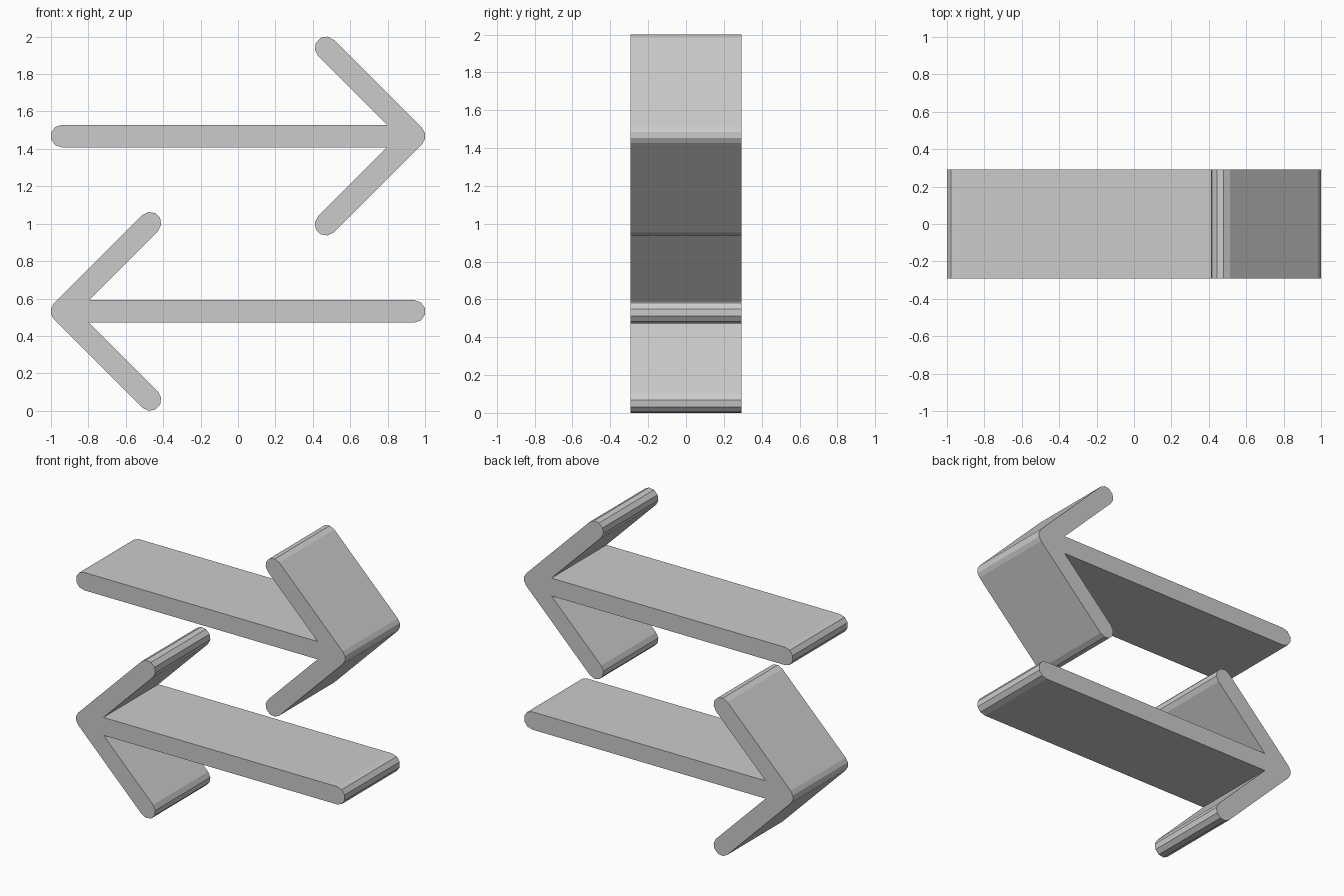
import bpy, bmesh
from math import sin, cos, radians, sqrt

cube = bpy.data.objects.get("Cube")
if cube:
    bpy.data.objects.remove(cube, do_unlink=True)

R = 0.06          # half thickness of every bar
TIP = 0.942       # distance from centre to the tip and tail arc centres
ARM = 0.472       # run and rise of each head arm
DEPTH = 0.585

grey = bpy.data.materials.new("light_grey")
grey.use_nodes = True
colour = (0.6, 0.6, 0.6, 1)
grey.diffuse_color = colour
grey.node_tree.nodes["Principled BSDF"].inputs["Base Color"].default_value = colour


def arc(x, z, start, end, segments):
    """Points of a rounded end, counter-clockwise."""
    angles = [radians(start + (end - start) * i / segments) for i in range(segments + 1)]
    return [(x + R * cos(a), z + R * sin(a)) for a in angles]


def arrow_outline():
    notch = TIP - R * sqrt(2) - R
    return (arc(TIP, 0, -45, 45, 3)                  # pointed tip
            + arc(TIP - ARM, ARM, 45, 225, 5)        # upper arm end
            + [(notch, R)]
            + arc(-TIP, 0, 90, 270, 5)               # tail end
            + [(notch, -R)]
            + arc(TIP - ARM, -ARM, 135, 315, 5))     # lower arm end


def make_arrow(name, height, facing):
    """Extrude the outline through the depth; facing is 1 for +x, -1 for -x."""
    bm = bmesh.new()
    verts = [bm.verts.new((facing * x, -DEPTH / 2, facing * z)) for x, z in arrow_outline()]
    face = bm.faces.new(verts)
    moved = bmesh.ops.extrude_face_region(bm, geom=[face], use_keep_orig=True)["geom"]
    bmesh.ops.translate(bm, vec=(0, DEPTH, 0),
                        verts=[g for g in moved if isinstance(g, bmesh.types.BMVert)])
    bmesh.ops.recalc_face_normals(bm, faces=bm.faces[:])
    mesh = bpy.data.meshes.new(name)
    bm.to_mesh(mesh)
    bm.free()
    mesh.materials.append(grey)
    obj = bpy.data.objects.new(name, mesh)
    obj.location.z = height
    bpy.context.collection.objects.link(obj)


low = ARM + R * sin(radians(81))    # lowest arm point rests on the ground
make_arrow("lower_arrow", low, -1)
make_arrow("upper_arrow", 2 - low, 1)
